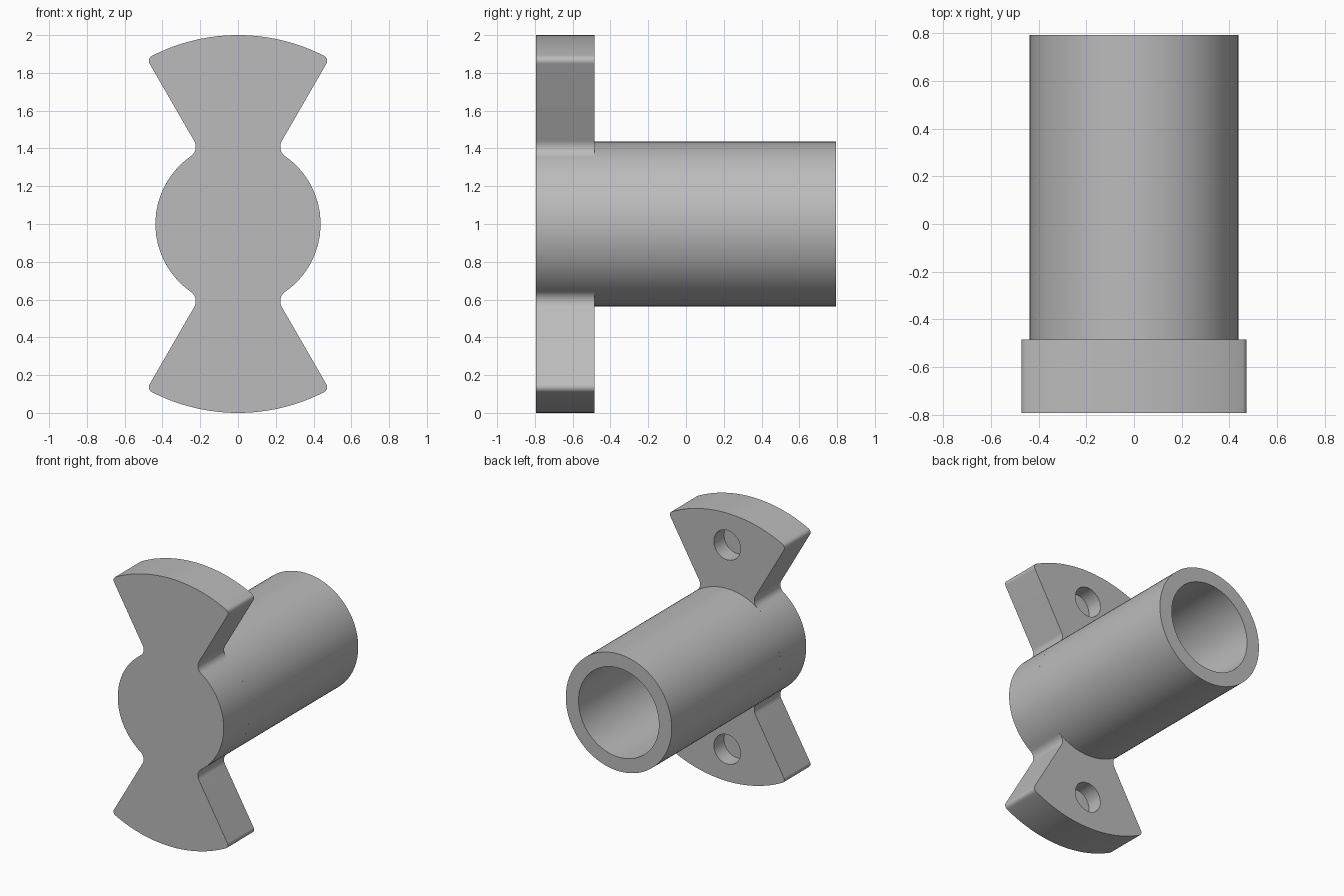
import bpy
import bmesh
import math
from math import radians, sin, cos, atan2, sqrt

cube = bpy.data.objects.get("Cube")
if cube:
    bpy.data.objects.remove(cube, do_unlink=True)

FRONT, STEP, BACK = -0.793, -0.485, 0.793   # depth stations along y
R_OUT, R_BORE, R_WING = 0.437, 0.332, 1.0
SLOPE = radians(30)                         # wing side angle from vertical
OFFSET = -0.019                             # wing side offset from the axis

grey = bpy.data.materials.new("grey metal")
grey.use_nodes = True
colour = (0.5, 0.5, 0.5, 1)
grey.diffuse_color = colour
grey.node_tree.nodes["Principled BSDF"].inputs["Base Color"].default_value = colour


def make_object(name, bm):
    bmesh.ops.recalc_face_normals(bm, faces=bm.faces)
    mesh = bpy.data.meshes.new(name)
    bm.to_mesh(mesh)
    bm.free()
    obj = bpy.data.objects.new(name, mesh)
    bpy.context.collection.objects.link(obj)
    mesh.materials.append(grey)
    return obj


def activate(obj):
    bpy.ops.object.select_all(action='DESELECT')
    obj.select_set(True)
    bpy.context.view_layer.objects.active = obj


def arc(centre, r, a0, a1, n):
    angles = [a0 + (a1 - a0) * i / n for i in range(n + 1)]
    return [(centre[0] + r * cos(a), centre[1] + r * sin(a)) for a in angles]


def fillet_centre(dist, side):
    """Point at dist from the axis and at a signed distance from the wing side."""
    n = OFFSET + side
    u = sqrt(dist * dist - n * n)
    return (u * sin(SLOPE) + n * cos(SLOPE), u * cos(SLOPE) - n * sin(SLOPE))


def lathe(name, profile, segments=96):
    """Sweep (radius, y) points around the y axis at z = 1."""
    bm = bmesh.new()
    rings = []
    for r, y in profile:
        rings.append([bm.verts.new((x, y, z)) for x, z in
                      arc((0, 1), r, 0, math.tau, segments)[:-1]])
    for a, b in zip(rings, rings[1:]):
        for i in range(segments):
            j = (i + 1) % segments
            bm.faces.new((a[i], a[j], b[j], b[i]))
    return make_object(name, bm)


# Flange outline: one quarter, then mirrored twice
tip_r, root_r = 0.03, 0.062
tip = fillet_centre(R_WING - tip_r, -tip_r)
root = fillet_centre(R_OUT + root_r, root_r)
tip_a, root_a = atan2(tip[1], tip[0]), atan2(root[1], root[0])
quarter = arc((0, 0), R_WING, math.pi / 2, tip_a, 16)
quarter += arc(tip, tip_r, tip_a, -SLOPE, 8)[1:]
quarter += arc(root, root_r, math.pi - SLOPE, math.pi + root_a, 10)
quarter += arc((0, 0), R_OUT, root_a, 0, 16)[1:]
half = quarter + [(x, -z) for x, z in reversed(quarter[:-1])]
outline = half + [(-x, z) for x, z in reversed(half[1:-1])]

bm = bmesh.new()
face = bm.faces.new([bm.verts.new((x, FRONT, z + 1)) for x, z in outline])
ext = bmesh.ops.extrude_face_region(bm, geom=[face])
for v in ext["geom"]:
    if isinstance(v, bmesh.types.BMVert):
        v.co.y = STEP
flange = make_object("winged_flange", bm)

# Blind holes in the back of both wings
for z in (1.762, 0.238):
    bpy.ops.mesh.primitive_cylinder_add(vertices=48, radius=0.11, depth=0.24,
                                        location=(0, STEP, z),
                                        rotation=(math.pi / 2, 0, 0))
    cutter = bpy.context.object
    cutter.data.materials.append(grey)
    mod = flange.modifiers.new("hole", 'BOOLEAN')
    mod.operation, mod.solver, mod.object = 'DIFFERENCE', 'EXACT', cutter
    activate(flange)
    bpy.ops.object.modifier_apply(modifier=mod.name)
    bpy.data.objects.remove(cutter, do_unlink=True)

# Hollow tube, its bore closed by the flange
tube = lathe("tube", [(R_OUT, STEP), (R_OUT, BACK), (R_BORE, BACK), (R_BORE, STEP)])

for obj in (flange, tube):
    activate(obj)
    bpy.ops.object.shade_smooth_by_angle(angle=radians(30))
